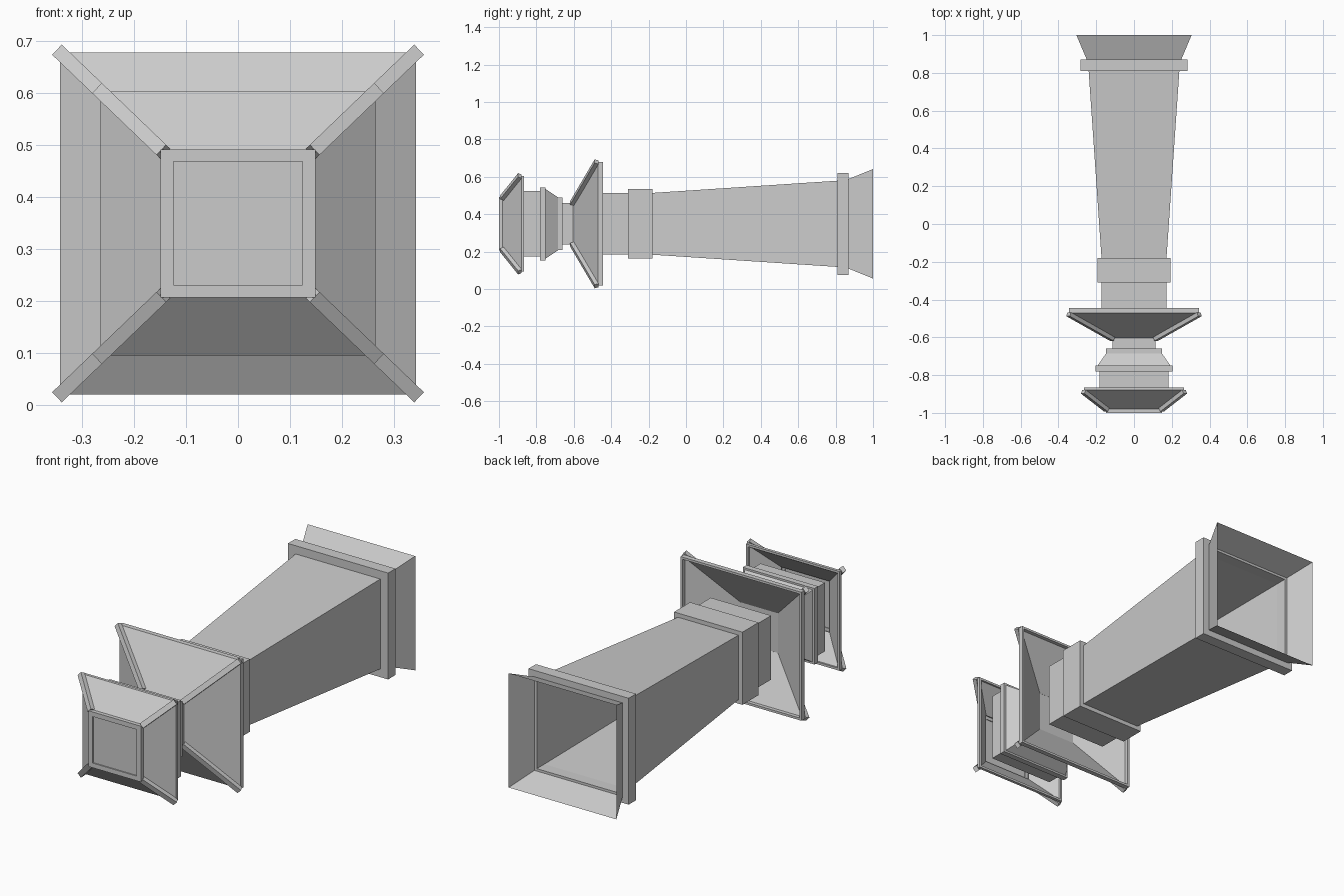
import bpy, bmesh
from mathutils import Vector, Matrix

cube = bpy.data.objects.get("Cube")
if cube:
    bpy.data.objects.remove(cube)

AXIS_Z = 0.349   # height of the long axis
FLAT = 0.96      # section height relative to its width

grey = bpy.data.materials.new("stone_grey")
grey.use_nodes = True
grey.diffuse_color = (0.6, 0.6, 0.6, 1)
grey.node_tree.nodes["Principled BSDF"].inputs["Base Color"].default_value = (0.6, 0.6, 0.6, 1)


def finish(name, bm):
    bmesh.ops.recalc_face_normals(bm, faces=bm.faces)
    mesh = bpy.data.meshes.new(name)
    bm.to_mesh(mesh)
    bm.free()
    mesh.materials.append(grey)
    obj = bpy.data.objects.new(name, mesh)
    bpy.context.collection.objects.link(obj)
    return obj


def loft(name, profile, caps=True, ring=False):
    """Rectangular sections at (y, half width); ring joins the last to the first."""
    bm = bmesh.new()
    loops = [[bm.verts.new((sx * h, y, AXIS_Z + sz * h * FLAT))
              for sx, sz in ((-1, -1), (1, -1), (1, 1), (-1, 1))] for y, h in profile]
    pairs = list(zip(loops, loops[1:]))
    if ring:
        pairs.append((loops[-1], loops[0]))
    for a, b in pairs:
        for i in range(4):
            j = (i + 1) % 4
            bm.faces.new((a[i], a[j], b[j], b[i]))
    if caps and not ring:
        bm.faces.new(loops[0])
        bm.faces.new(loops[-1])
    return finish(name, bm)


def block(name, y0, y1, half):
    return loft(name, [(y0, half), (y1, half)])


def frame(name, y0, y1, outer, inner):
    return loft(name, [(y0, outer), (y1, outer), (y1, inner), (y0, inner)], ring=True)


def ridge_bars(name, start, end, width=0.027, depth=0.022):
    """Four square-cut bars along the corners of a roof."""
    bm = bmesh.new()
    for sx in (-1, 1):
        for sz in (-1, 1):
            a, b = (Vector((sx * h, y, AXIS_Z + sz * h * FLAT)) for y, h in (start, end))
            along = (b - a).normalized()
            side = along.cross(Vector((0, 1, 0))).normalized()
            normal = along.cross(side)
            turn = Matrix((side, normal, along)).transposed().to_4x4()
            size = Matrix.Diagonal((width, depth, (b - a).length, 1))
            bmesh.ops.create_cube(bm, size=1,
                                  matrix=Matrix.Translation((a + b) / 2) @ turn @ size)
    return finish(name, bm)


def roof(name, y_top, y_eave, y_back, top, eave):
    """Hollow sloping roof with an upright eave rim and corner bars."""
    t = 0.012
    loft(name + "_panels", [(y_top, top), (y_eave, eave), (y_back, eave),
                            (y_back, eave - t), (y_eave + t / 2, eave - t),
                            (y_top + t, top - t / 2)], ring=True)
    ridge_bars(name + "_ridges", (y_top - 0.004, top + 0.002), (y_eave - 0.008, eave + 0.003))


# Front cap with its recessed panel
frame("cap_frame", -1.0, -0.98, 0.149, 0.124)
block("cap_panel", -0.994, -0.984, 0.124)

# Small roof and the stepped tier beneath it
roof("small_roof", -0.98, -0.88, -0.865, 0.142, 0.265)
block("upper_tier", -0.865, -0.78, 0.183)
block("upper_ledge", -0.78, -0.75, 0.203)
loft("upper_taper", [(-0.75, 0.193), (-0.685, 0.148)])
block("lower_ledge", -0.685, -0.66, 0.147)
block("upper_neck", -0.66, -0.595, 0.115)

# Large roof, neck and collar
roof("large_roof", -0.605, -0.47, -0.445, 0.112, 0.343)
block("shaft_neck", -0.445, -0.31, 0.171)
block("shaft_collar", -0.31, -0.18, 0.194)

# Hollow tapered shaft, base band and flared foot
loft("shaft", [(-0.18, 0.172), (0.81, 0.24)], caps=False)
frame("base_band", 0.81, 0.87, 0.284, 0.237)
loft("flared_foot", [(0.87, 0.25), (1.0, 0.305)], caps=False)
